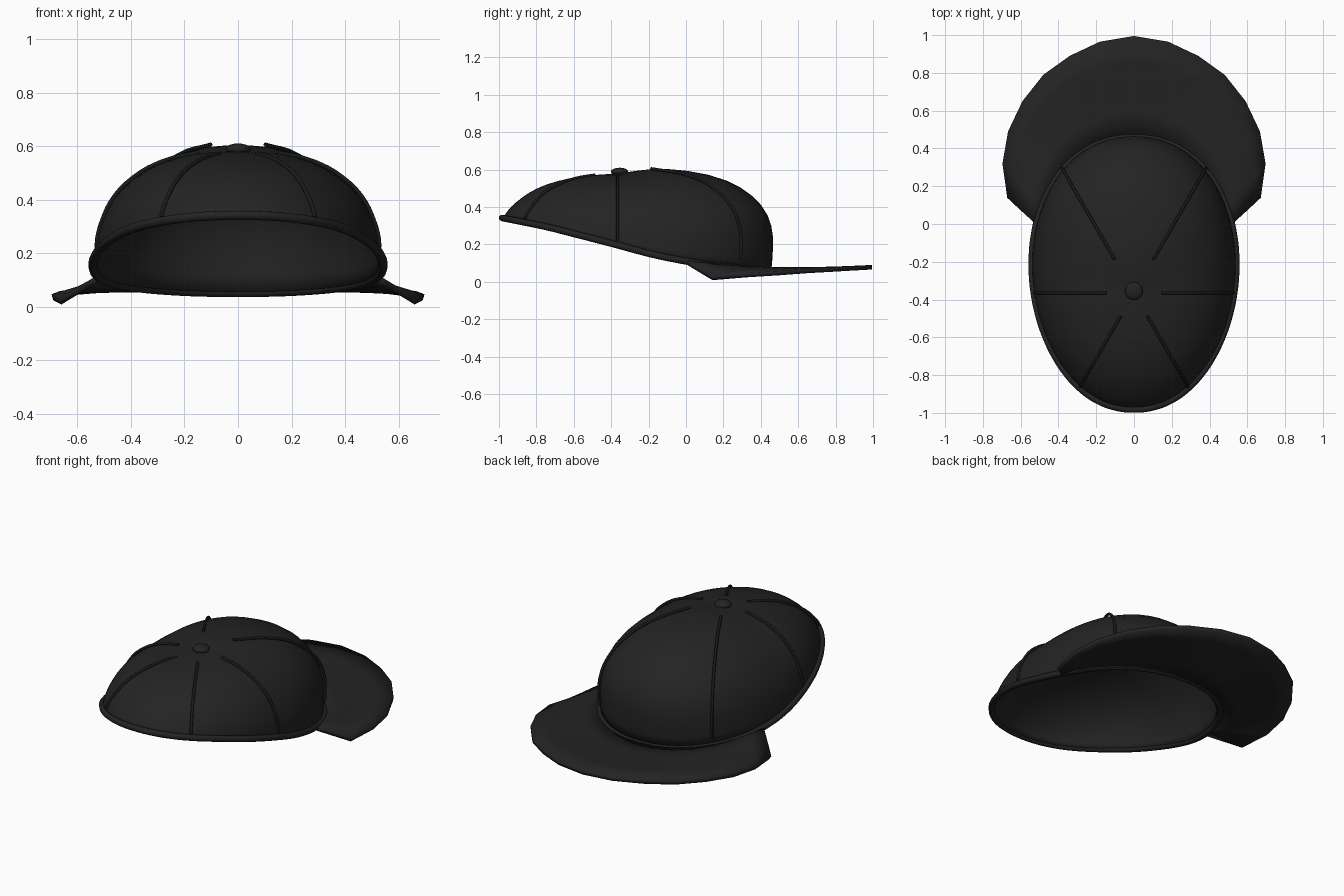
import bpy, bmesh, math
from mathutils import Vector

cube = bpy.data.objects.get("Cube")
if cube:
    bpy.data.objects.remove(cube, do_unlink=True)


def make_material(name, rgb):
    mat = bpy.data.materials.new(name)
    mat.use_nodes = True
    color = (*rgb, 1)
    mat.diffuse_color = color
    bsdf = mat.node_tree.nodes["Principled BSDF"]
    bsdf.inputs["Base Color"].default_value = color
    bsdf.inputs["Roughness"].default_value = 0.8
    return mat


fabric = make_material("black fabric", (0.017, 0.017, 0.017))
stitching = make_material("dark stitching", (0.010, 0.010, 0.010))

APEX = Vector((0, -0.365, 0.578))
SEGMENTS = 36

# Rim height along the length of the cap, as (y, z)
RIM_HEIGHT = [(-1, .345), (-.75, .295), (-.4, .205), (-.2, .15),
              (0, .108), (.2, .082), (.5, .05)]

# Panel profiles from rim to apex: (share of radius, share of height)
BACK = [(1, 0), (1.015, .25), (1.01, .47), (.95, .68), (.81, .87),
        (.61, 1.0), (.3, 1.066), (.12, 1.03)]
SIDE = [(1, 0), (.99, .17), (.955, .34), (.88, .55), (.73, .76),
        (.53, .91), (.3, .99), (.12, 1.0)]
FRONT = [(1, 0), (.96, .18), (.9, .33), (.78, .58), (.62, .77),
         (.43, .9), (.25, .96), (.1, .99)]


def rim_height(y):
    for (y0, z0), (y1, z1) in zip(RIM_HEIGHT, RIM_HEIGHT[1:]):
        if y <= y1:
            return z0 + (z1 - z0) * (y - y0) / (y1 - y0)
    return RIM_HEIGHT[-1][1]


def rim(angle):
    """Point of the egg-shaped rim at an angle from +y, seen from the apex."""
    side = 1 if math.sin(angle) >= 0 else -1
    target = math.acos(max(-1, min(1, math.cos(angle))))
    low, high = 0, math.pi
    for _ in range(40):
        mid = (low + high) / 2
        c, s = math.cos(mid), max(math.sin(mid), 0)
        x = 0.54 * s ** 0.93 * (1 + 0.06 * c)
        y = -0.26 + 0.722 * c
        if math.atan2(x, y - APEX.y) < target:
            low = mid
        else:
            high = mid
    return Vector((side * x, y, rim_height(y)))


def crown_point(angle, row):
    c = math.cos(angle)
    end = BACK if c > 0 else FRONT
    radius, height = Vector(SIDE[row]).lerp(Vector(end[row]), c * c)
    base = rim(angle)
    flat = APEX.lerp(base, radius)
    return Vector((flat.x, flat.y, base.z + (APEX.z - base.z) * height))


def finish(obj, mat):
    obj.data.materials.append(mat)
    bpy.ops.object.select_all(action="DESELECT")
    obj.select_set(True)
    bpy.context.view_layer.objects.active = obj
    if obj.type == "MESH":
        bpy.ops.object.shade_smooth_by_angle(angle=math.radians(50))


def mesh_object(name, bm):
    bmesh.ops.recalc_face_normals(bm, faces=bm.faces)
    mesh = bpy.data.meshes.new(name)
    bm.to_mesh(mesh)
    bm.free()
    obj = bpy.data.objects.new(name, mesh)
    bpy.context.collection.objects.link(obj)
    return obj


def tube(name, points, radius, mat, closed=False):
    curve = bpy.data.curves.new(name, "CURVE")
    curve.dimensions = "3D"
    curve.bevel_depth = radius
    curve.bevel_resolution = 2
    curve.resolution_u = 4
    curve.use_fill_caps = True
    spline = curve.splines.new("BEZIER")
    spline.bezier_points.add(len(points) - 1)
    for knot, point in zip(spline.bezier_points, points):
        knot.co = point
        knot.handle_left_type = knot.handle_right_type = "AUTO"
    spline.use_cyclic_u = closed
    obj = bpy.data.objects.new(name, curve)
    bpy.context.collection.objects.link(obj)
    finish(obj, mat)


# Crown: rings of the dome closed by a fan at the apex
angles = [math.tau * i / SEGMENTS for i in range(SEGMENTS)]
bm = bmesh.new()
rings = [[bm.verts.new(crown_point(a, row)) for a in angles] for row in range(len(SIDE))]
tip = bm.verts.new(APEX)
for i in range(SEGMENTS):
    j = (i + 1) % SEGMENTS
    for lower, upper in zip(rings, rings[1:]):
        bm.faces.new((lower[i], upper[i], upper[j], lower[j]))
    bm.faces.new((rings[-1][i], tip, rings[-1][j]))
crown = mesh_object("crown", bm)
crown.modifiers.new("smooth", "SUBSURF").levels = 1
shell = crown.modifiers.new("cloth thickness", "SOLIDIFY")
shell.thickness = 0.015
shell.offset = -1
finish(crown, fabric)

# Rolled hem around the opening
tube("hem", [rim(a) for a in angles], 0.018, fabric, closed=True)

# Raised seams between the six panels
for i in range(6):
    a = math.radians(30 + 60 * i)
    path = [crown_point(a, row) for row in range(len(SIDE) - 1)]
    path[0] = path[0].lerp(path[1], 0.4)
    path[-1] = path[-1].lerp(path[-2], -0.1)
    tube(f"seam_{i + 1}", path, 0.008, stitching)

# Button on top
bpy.ops.mesh.primitive_uv_sphere_add(segments=16, ring_count=10, radius=1,
                                     location=(0, APEX.y + 0.01, 0.588))
button = bpy.context.object
button.name = "button"
button.scale = (0.047, 0.047, 0.022)
finish(button, fabric)

# Visor: strips from the rim to a faceted outer edge, half of it listed
EDGE = [(0, .995, .078), (.18, .965, .076), (.34, .89, .072), (.48, .79, .066),
        (.59, .65, .058), (.665, .49, .046), (.693, .32, .035), (.665, .14, .019)]
STEPS = 4
bm = bmesh.new()
columns = []
last = len(EDGE) - 1
for k in range(-last, last + 1):
    x, y, z = EDGE[abs(k)]
    outer = Vector((math.copysign(x, k), y, z))
    inner = rim(math.radians(55) * k / last)
    columns.append([bm.verts.new(inner.lerp(outer, s / STEPS)) for s in range(STEPS + 1)])
for left, right in zip(columns, columns[1:]):
    for s in range(STEPS):
        bm.faces.new((left[s], left[s + 1], right[s + 1], right[s]))
visor = mesh_object("visor", bm)
board = visor.modifiers.new("board thickness", "SOLIDIFY")
board.thickness = 0.024
board.offset = 0
finish(visor, fabric)
